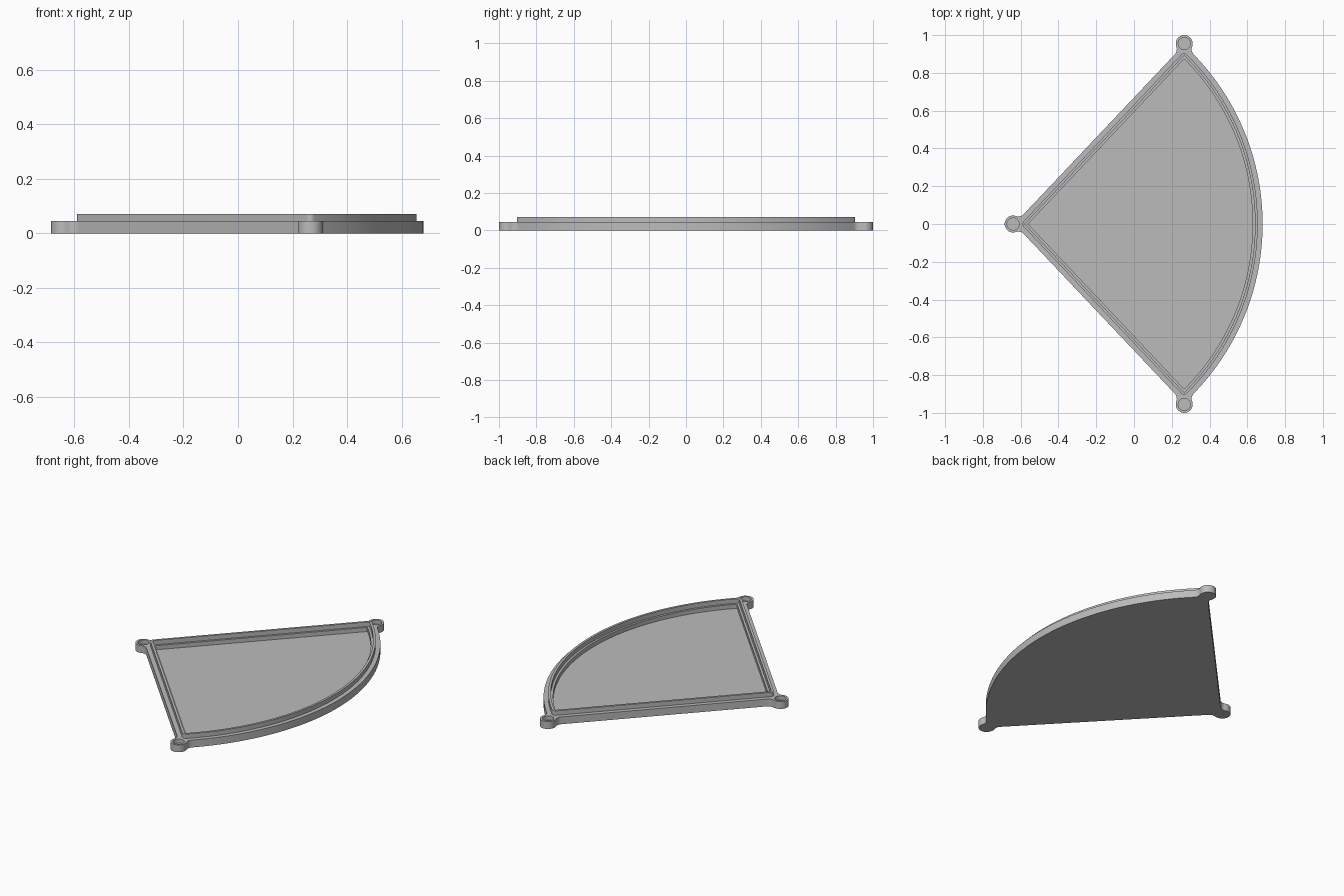
import bpy, bmesh, math
from mathutils import Vector

cube = bpy.data.objects.get("Cube")
if cube:
    bpy.data.objects.remove(cube, do_unlink=True)

# Main dimensions
THETA = math.radians(46.6)           # half angle of the fan shape
CENTRE = Vector((-0.605, 0))         # centre of the curved edge
RADIUS, APEX = 1.26, -0.5975         # rim outer edge
FLOOR, DECK, TOP = 0.02, 0.045, 0.072
BOSS_R, HOLE_R, FILLET = 0.045, 0.032, 0.04
LIP = 0.026                          # deck width outside the rim
BOSSES = [Vector((-0.64, 0)), Vector((0.266, 0.955)), Vector((0.266, -0.955))]
ALONG = Vector((math.cos(THETA), math.sin(THETA)))
PI = math.pi


def heading(v):
    return math.atan2(v.y, v.x)


def arc(c, r, a0, a1, ccw=True, n=12):
    sweep = (a1 - a0) % (2 * PI) if ccw else -((a0 - a1) % (2 * PI))
    return [c + r * Vector((math.cos(a0 + sweep * i / n), math.sin(a0 + sweep * i / n)))
            for i in range(n + 1)]


def line_hit(start, c, r, sign):
    """Point where the line along the straight side meets a circle."""
    mid = (c - start).dot(ALONG)
    off2 = (start + ALONG * mid - c).length_squared
    return start + ALONG * (mid + sign * math.sqrt(r * r - off2))


def side_start(d):
    return Vector((APEX + d / math.sin(THETA), 0))


def fan(d, r):
    """Fan outline set in by d, with corners rounded by r."""
    a = side_start(d + r)
    p = line_hit(a, CENTRE, RADIUS - d - r, 1)
    q = Vector((p.x, -p.y))
    phi = heading(p - CENTRE)
    return (arc(a, r, THETA + PI / 2, 1.5 * PI - THETA, n=8)
            + arc(q, r, -THETA - PI / 2, -phi, n=8)
            + arc(CENTRE, RADIUS - d, -phi, phi, n=64)[1:-1]
            + arc(p, r, phi, THETA + PI / 2, n=8))


def plate_outline():
    """Fan with round bosses blended into the three corners."""
    b0, b1 = BOSSES[:2]
    reach = BOSS_R + FILLET
    start = side_start(-LIP - FILLET)
    f0 = line_hit(start, b0, reach, 1)
    f1 = line_hit(start, b1, reach, -1)
    # Blend between the end boss and the curved edge
    big = RADIUS + LIP
    gap = b1 - CENTRE
    dist = gap.length
    u = (dist ** 2 + (big + FILLET) ** 2 - reach ** 2) / (2 * dist)
    h = math.sqrt((big + FILLET) ** 2 - u * u)
    axis = gap / dist
    f2 = CENTRE + axis * u + Vector((axis.y, -axis.x)) * h
    inward = THETA - PI / 2
    half = (arc(b0, BOSS_R, PI, heading(f0 - b0), False)
            + arc(f0, FILLET, heading(b0 - f0), inward)[1:]
            + arc(f1, FILLET, inward, heading(b1 - f1))
            + arc(b1, BOSS_R, heading(f1 - b1), heading(f2 - b1), False, 28)[1:]
            + arc(f2, FILLET, heading(b1 - f2), heading(CENTRE - f2))[1:]
            + arc(CENTRE, big, heading(f2 - CENTRE), 0, False, 32)[1:])
    return half + [Vector((p.x, -p.y)) for p in reversed(half[1:-1])]


def ring(bm, pts, z):
    verts = [bm.verts.new((p.x, p.y, z)) for p in pts]
    edges = [bm.edges.new((v, verts[i - 1])) for i, v in enumerate(verts)]
    return verts, edges


def wall(bm, pts, z0, z1):
    """Upright wall; returns its lower and upper edge loops."""
    (lo, lo_e), (hi, hi_e) = ring(bm, pts, z0), ring(bm, pts, z1)
    for i in range(len(pts)):
        bm.faces.new((lo[i - 1], lo[i], hi[i], hi[i - 1]))
    return lo_e, hi_e


def fill(bm, *loops):
    bmesh.ops.triangle_fill(bm, use_beauty=True, use_dissolve=False,
                            edges=[e for loop in loops for e in loop],
                            normal=(0, 0, 1))


def finish(bm, name, mat):
    bmesh.ops.recalc_face_normals(bm, faces=bm.faces[:])
    mesh = bpy.data.meshes.new(name)
    bm.to_mesh(mesh)
    bm.free()
    mesh.materials.append(mat)
    obj = bpy.data.objects.new(name, mesh)
    bpy.context.collection.objects.link(obj)
    bpy.ops.object.select_all(action='DESELECT')
    obj.select_set(True)
    bpy.context.view_layer.objects.active = obj
    bpy.ops.object.shade_smooth_by_angle(angle=math.radians(30))


grey = bpy.data.materials.new("plain grey")
grey.use_nodes = True
grey.diffuse_color = (0.5, 0.5, 0.5, 1)
grey.node_tree.nodes["Principled BSDF"].inputs["Base Color"].default_value = (0.5, 0.5, 0.5, 1)

# Base plate with sunken floor and blind corner recesses
bm = bmesh.new()
bottom, deck = wall(bm, plate_outline(), 0, DECK)
fill(bm, bottom)
openings = [fan(0.027, 0.003)]
openings += [arc(b, HOLE_R, 0, 1.9999 * PI, n=32)[:-1] for b in BOSSES]
deck_loops = [deck]
for pts in openings:
    low, high = wall(bm, pts, FLOOR, DECK)
    fill(bm, low)
    deck_loops.append(high)
fill(bm, *deck_loops)
finish(bm, "base_plate", grey)

# Raised rim, leaving a narrow ledge inside it
bm = bmesh.new()
out_lo, out_hi = wall(bm, fan(0, 0.02), DECK, TOP)
in_lo, in_hi = wall(bm, fan(0.014, 0.006), DECK, TOP)
fill(bm, out_lo, in_lo)
fill(bm, out_hi, in_hi)
finish(bm, "raised_rim", grey)
